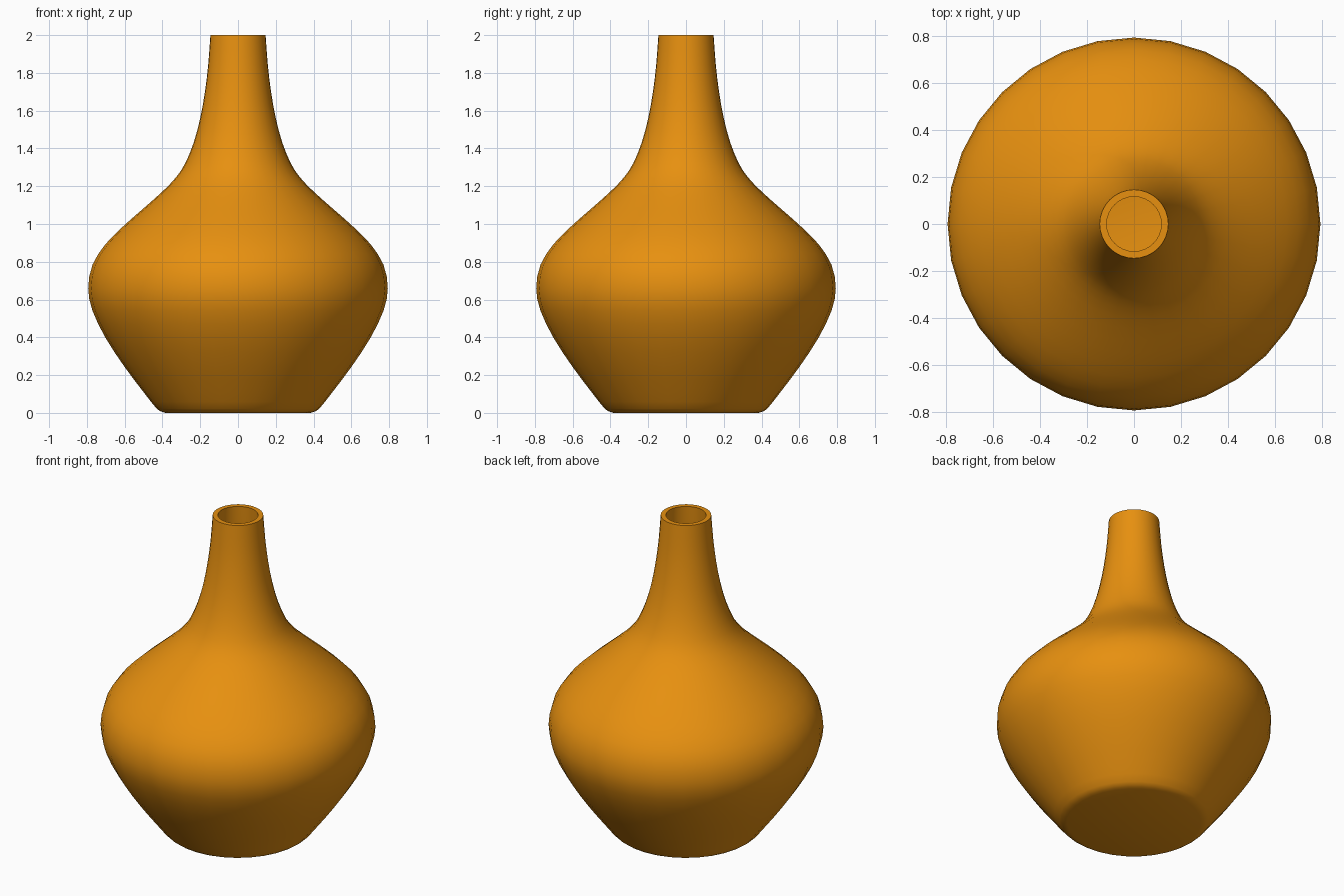
import bpy, bmesh, math
from mathutils import Vector

if "Cube" in bpy.data.objects:
    bpy.data.objects.remove(bpy.data.objects["Cube"])

SIDES = 32
WALL = 0.03

# outer silhouette (radius, height), from foot to rim
KEYS = [(0.40, 0.005), (0.43, 0.022), (0.50, 0.11), (0.60, 0.243), (0.70, 0.395), (0.77, 0.54),
        (0.793, 0.66), (0.77, 0.785), (0.70, 0.895), (0.60, 0.995), (0.50, 1.083),
        (0.40, 1.172), (0.33, 1.245), (0.28, 1.32), (0.235, 1.43), (0.20, 1.56),
        (0.175, 1.70), (0.158, 1.84), (0.146, 2.0)]


def smooth_path(keys, steps):
    """Catmull-Rom curve through the key points."""
    p = [Vector(k) for k in keys]
    p = [2 * p[0] - p[1]] + p + [2 * p[-1] - p[-2]]
    out = []
    for i in range(1, len(p) - 2):
        a, b, c, d = p[i - 1:i + 3]
        for s in range(steps):
            t = s / steps
            out.append(0.5 * (2 * b + (c - a) * t + (2 * a - 5 * b + 4 * c - d) * t * t
                              + (3 * b - a - 3 * c + d) * t ** 3))
    return out + [p[-2]]


def lathe(name, profile, mat):
    bm = bmesh.new()
    vs = [bm.verts.new((r, 0, z)) for r, z in profile]
    es = [bm.edges.new(pair) for pair in zip(vs, vs[1:])]
    bmesh.ops.spin(bm, geom=vs + es, cent=(0, 0, 0), axis=(0, 0, 1),
                   angle=math.tau, steps=SIDES)
    bmesh.ops.remove_doubles(bm, verts=bm.verts, dist=0.0005)
    bmesh.ops.recalc_face_normals(bm, faces=bm.faces)
    me = bpy.data.meshes.new(name)
    bm.to_mesh(me)
    bm.free()
    me.materials.append(mat)
    ob = bpy.data.objects.new(name, me)
    bpy.context.collection.objects.link(ob)
    return ob


amber = bpy.data.materials.new("amber_glaze")
amber.diffuse_color = (0.80, 0.28, 0.005, 1)
amber.use_nodes = True
amber.node_tree.nodes["Principled BSDF"].inputs["Base Color"].default_value = amber.diffuse_color

# closed wall: outside up to the rim, then back down the inside to the floor
outer = smooth_path(KEYS, 2)
inner = []
for i, q in enumerate(outer):
    t = (outer[min(i + 1, len(outer) - 1)] - outer[max(i - 1, 0)]).normalized()
    inner.append(q + WALL * Vector((-t.y, t.x)))
inner = [q for q in inner if q.y > WALL + 0.01]
inner[-1].y = 2.0
profile = [(0, 0), (0.385, 0)] + [tuple(q) for q in outer]
profile += [tuple(q) for q in reversed(inner)] + [(0.38, WALL), (0, WALL)]
vase = lathe("vase", profile, amber)

bpy.context.view_layer.objects.active = vase
vase.select_set(True)
bpy.ops.object.shade_smooth_by_angle(angle=math.radians(40))
